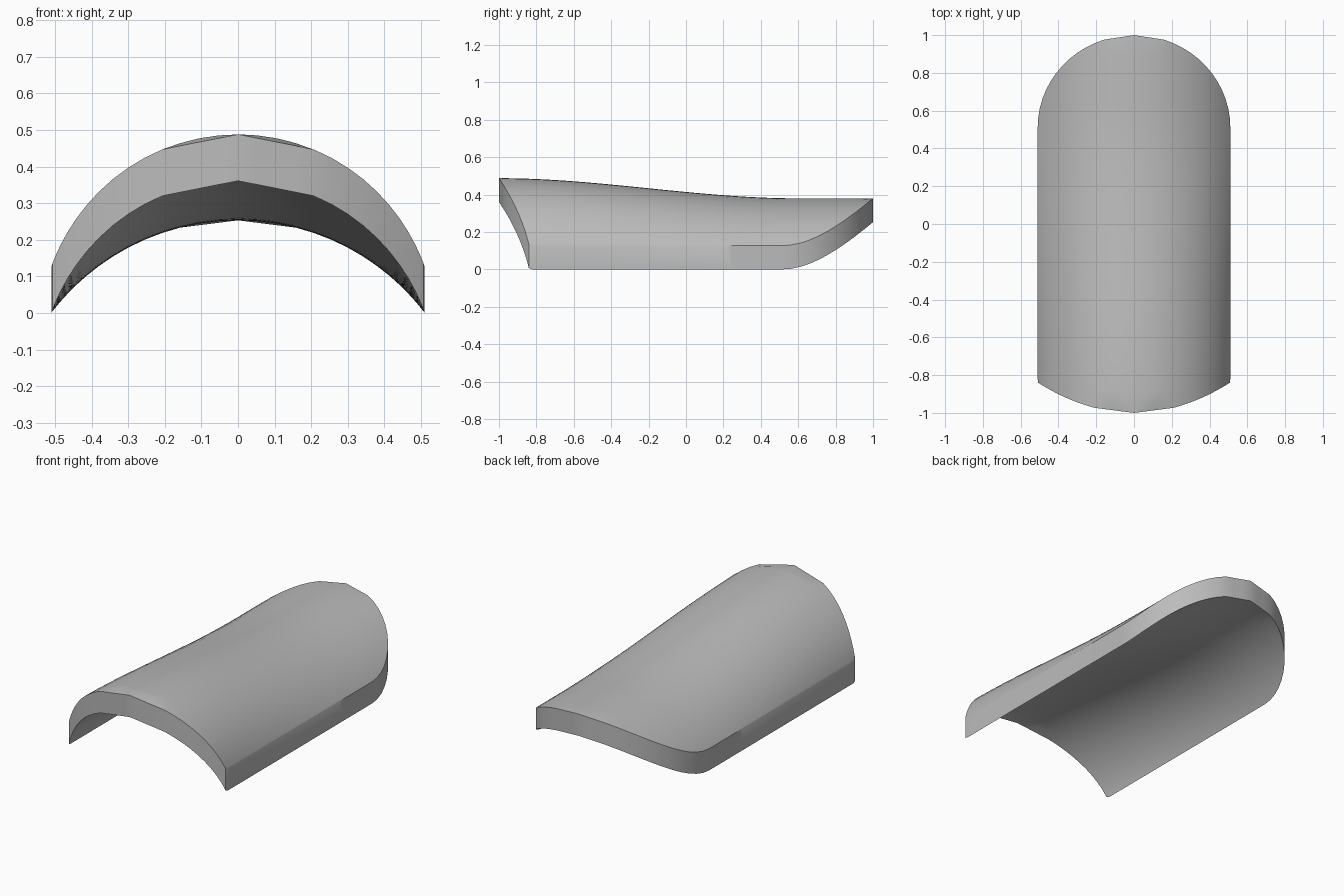
import bpy
import bmesh
from math import sin, pi, sqrt, radians

cube = bpy.data.objects.get("Cube")
if cube:
    bpy.data.objects.remove(cube, do_unlink=True)

HALF_WIDTH = 0.51
THICKNESS = 0.127
COLUMNS, ROWS = 30, 40
FRONT_KNEE, BACK_KNEE = 0.207, 0.158   # the rim is straight inside these widths


def arch_height(x, y):
    """Circular arch whose rise eases down from front to back."""
    t = min(max((y + 1) / 1.6, 0), 1)
    rise = 0.361 - 0.108 * t * t * (3 - 2 * t)
    radius = (HALF_WIDTH ** 2 + rise ** 2) / (2 * rise)
    return THICKNESS + rise - radius + sqrt(max(radius ** 2 - x * x, 0))


def front_rim(x):
    return -0.82 if abs(x) > 0.509 else -1 + 0.62 * x * x


def back_rim(x):
    return 0.51 + 0.49 * sqrt(max(1 - (x / HALF_WIDTH) ** 2, 0))


def rim_point(x, rim, knee):
    """Height and depth on the rim, with straight facets beside the ridge."""
    if abs(x) >= knee:
        y = rim(x)
        return y, arch_height(x, y)
    k = abs(x) / knee
    y0, y1 = rim(0), rim(knee)
    z0, z1 = arch_height(0, y0), arch_height(knee, y1)
    return y0 + (y1 - y0) * k, z0 + (z1 - z0) * k


# Plain grey material
grey = bpy.data.materials.new("plain_grey")
grey.use_nodes = True
colour = (0.5, 0.5, 0.5, 1)
grey.diffuse_color = colour
grey.node_tree.nodes["Principled BSDF"].inputs["Base Color"].default_value = colour

# Curved upper surface, bent from a flat grid
bm = bmesh.new()
bmesh.ops.create_grid(bm, x_segments=COLUMNS, y_segments=ROWS, size=1)
for v in bm.verts:
    x = HALF_WIDTH * sin(v.co.x * pi / 2)
    t = (v.co.y + 1) / 2
    front_y, front_z = rim_point(x, front_rim, FRONT_KNEE)
    back_y, back_z = rim_point(x, back_rim, BACK_KNEE)
    y = front_y + (back_y - front_y) * t
    z = front_z if t < 0.001 else back_z if t > 0.999 else arch_height(x, y)
    v.co = (x, y, z)

# Rim walls and underside, dropped straight down
shell = bmesh.ops.extrude_face_region(bm, geom=bm.faces[:], use_keep_orig=True)
lower = [g for g in shell["geom"] if isinstance(g, bmesh.types.BMVert)]
bmesh.ops.translate(bm, verts=lower, vec=(0, 0, -THICKNESS))
bmesh.ops.recalc_face_normals(bm, faces=bm.faces[:])

mesh = bpy.data.meshes.new("curved_shell")
bm.to_mesh(mesh)
bm.free()
mesh.materials.append(grey)
curved_shell = bpy.data.objects.new("curved_shell", mesh)
bpy.context.collection.objects.link(curved_shell)

# Smooth surfaces with crisp rims
bpy.ops.object.select_all(action='DESELECT')
curved_shell.select_set(True)
bpy.context.view_layer.objects.active = curved_shell
bpy.ops.object.shade_smooth_by_angle(angle=radians(35))
